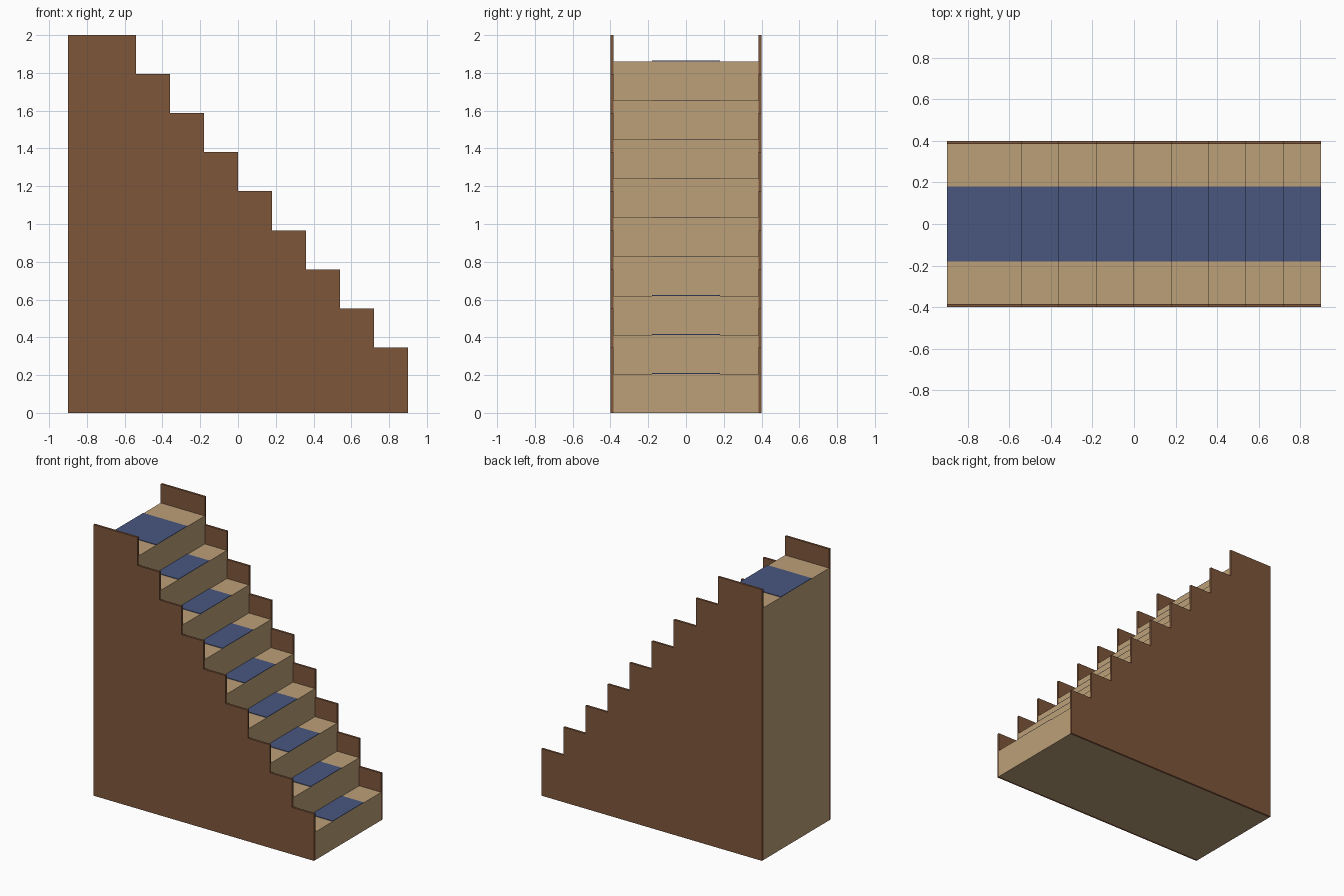
import bpy

if "Cube" in bpy.data.objects:
    bpy.data.objects.remove(bpy.data.objects["Cube"])

STEPS = 9
RUN = 0.18
RISE = 0.2067
FRONT = 0.9      # x of the lowest riser
BACK = -0.9
LIP = 0.14       # side panels rise above the treads
INNER, OUTER = 0.384, 0.4


def material(name, rgb):
    mat = bpy.data.materials.new(name)
    mat.diffuse_color = (*rgb, 1)
    mat.use_nodes = True
    mat.node_tree.nodes["Principled BSDF"].inputs["Base Color"].default_value = mat.diffuse_color
    return mat


def tread_span(i):
    """Back x and front x of a tread; the top one is a landing."""
    front = FRONT - i * RUN
    return (BACK if i == STEPS - 1 else front - RUN), front


def stair_profile(lift):
    """Closed stepped outline in XZ, with tops raised by lift."""
    pts = [(BACK, 0), (FRONT, 0)]
    for i in range(STEPS):
        back, front = tread_span(i)
        z = (i + 1) * RISE + lift
        pts += [(front, z), (back, z)]
    return pts


def extrude_profile(name, pts, y0, y1, mat):
    n = len(pts)
    verts = [(x, y0, z) for x, z in pts] + [(x, y1, z) for x, z in pts]
    faces = [tuple(range(n)), tuple(range(2 * n - 1, n - 1, -1))]
    faces += [(i, i + n, (i + 1) % n + n, (i + 1) % n) for i in range(n)]
    mesh = bpy.data.meshes.new(name)
    mesh.from_pydata(verts, [], faces)
    mesh.materials.append(mat)
    obj = bpy.data.objects.new(name, mesh)
    bpy.context.collection.objects.link(obj)
    return obj


brown = material("dark_wood", (0.212, 0.093, 0.044))
tan = material("light_wood", (0.503, 0.352, 0.188))
blue = material("carpet_blue", (0.067, 0.095, 0.216))

# Solid flight of steps
extrude_profile("steps", stair_profile(0), -INNER, INNER, tan)

# Stepped side panels
extrude_profile("side_panel_front", stair_profile(LIP), -OUTER, -INNER, brown)
extrude_profile("side_panel_back", stair_profile(LIP), INNER, OUTER, brown)

# Thin carpet strip on every tread
for i in range(STEPS):
    back, front = tread_span(i)
    z = (i + 1) * RISE
    strip = [(back, z), (front, z), (front, z + 0.004), (back, z + 0.004)]
    extrude_profile(f"carpet_{i + 1}", strip, -0.18, 0.18, blue)
